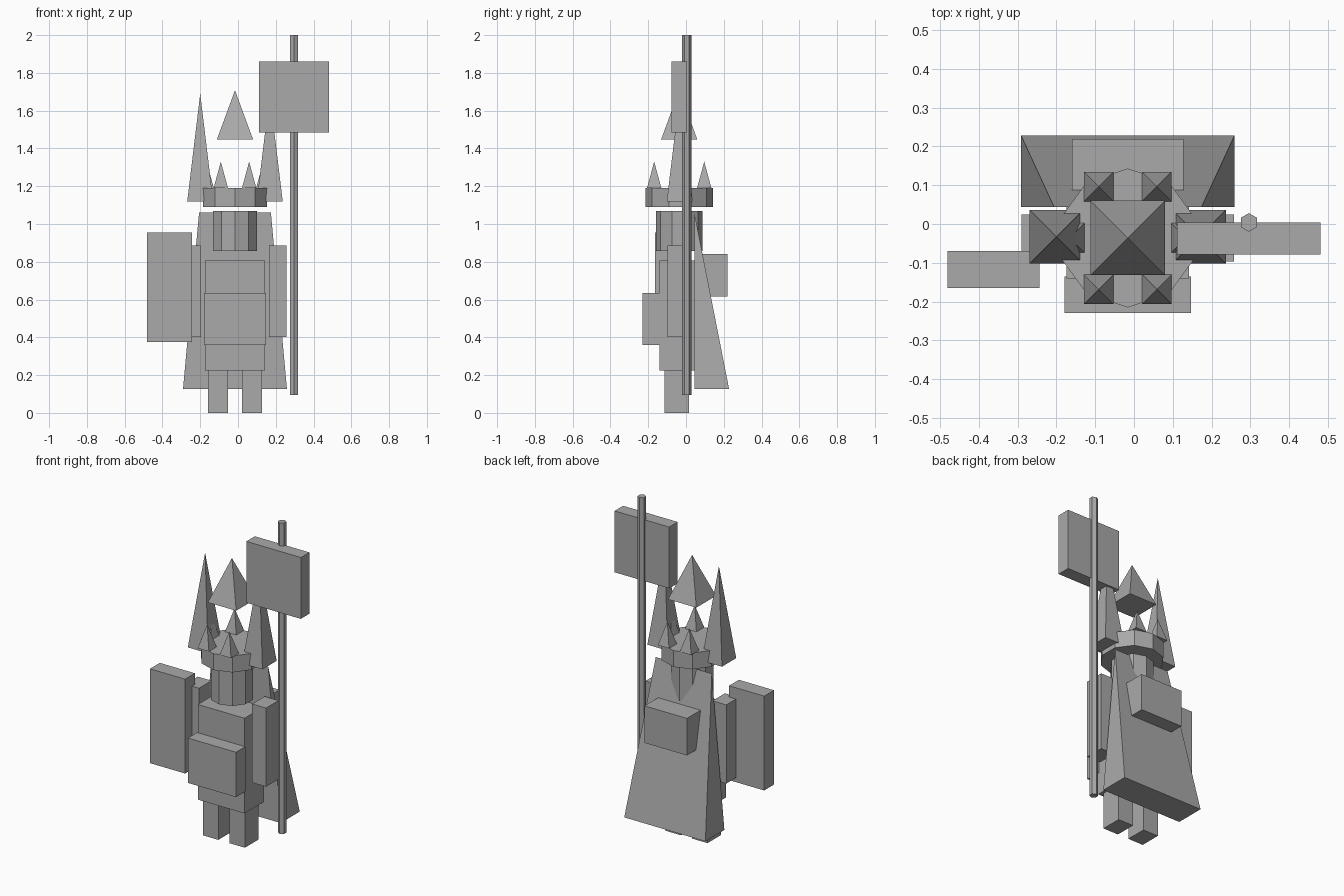
import bpy, bmesh, math

if "Cube" in bpy.data.objects:
    bpy.data.objects.remove(bpy.data.objects["Cube"])

CX, CY = -0.016, -0.036     # axis of the figure's body

grey = bpy.data.materials.new("plain grey")
grey.diffuse_color = (0.4, 0.4, 0.4, 1)
grey.use_nodes = True
grey.node_tree.nodes["Principled BSDF"].inputs["Base Color"].default_value = grey.diffuse_color


def finish(name, bm):
    bmesh.ops.recalc_face_normals(bm, faces=bm.faces[:])
    me = bpy.data.meshes.new(name)
    bm.to_mesh(me)
    bm.free()
    me.materials.append(grey)
    ob = bpy.data.objects.new(name, me)
    bpy.context.collection.objects.link(ob)
    return ob


def box(name, x, y, z):
    """Box from (min, max) pairs."""
    bm = bmesh.new()
    bmesh.ops.create_cube(bm, size=1)
    for v in bm.verts:
        for i, r in enumerate((x, y, z)):
            v.co[i] = r[1] if v.co[i] > 0 else r[0]
    return finish(name, bm)


def prism(name, x, y, z0, z1, r, sides):
    """Upright prism with one corner pointing to +y."""
    bm = bmesh.new()
    ring = [(x + r * math.sin(2 * math.pi * k / sides),
             y + r * math.cos(2 * math.pi * k / sides)) for k in range(sides)]
    low = [bm.verts.new((a, b, z0)) for a, b in ring]
    top = [bm.verts.new((a, b, z1)) for a, b in ring]
    bm.faces.new(low)
    bm.faces.new(top)
    for k in range(sides):
        j = (k + 1) % sides
        bm.faces.new((low[k], low[j], top[j], top[k]))
    return finish(name, bm)


def pyramid(name, x, y, z0, z1, h):
    """Square pyramid with half-width h."""
    bm = bmesh.new()
    base = [bm.verts.new((x + a * h, y + b * h, z0))
            for a, b in ((-1, -1), (1, -1), (1, 1), (-1, 1))]
    tip = bm.verts.new((x, y, z1))
    bm.faces.new(base)
    for k in range(4):
        bm.faces.new((base[k], base[(k + 1) % 4], tip))
    return finish(name, bm)


# legs, arms and tall side spires, mirrored about the body axis
for side, s in (("left", -1), ("right", 1)):
    box(f"{side}_leg", sorted((CX + s * 0.038, CX + s * 0.142)), (-0.113, 0.017), (0, 0.225))
    box(f"{side}_arm", sorted((CX + s * 0.18, CX + s * 0.274)), (-0.097, 0.024), (0.403, 0.885))
    pyramid(f"{side}_tall_spire", CX + s * 0.184, -0.033, 1.118, 1.69, 0.069)

# torso, front plate, backpack
box("torso", (CX - 0.158, CX + 0.158), (-0.14, 0.046), (0.225, 0.808))
box("front_plate", (CX - 0.163, CX + 0.163), (-0.229, -0.135), (0.36, 0.635))
box("backpack", (CX - 0.144, CX + 0.144), (0.085, 0.219), (0.615, 0.842))

# head and crown
prism("head", CX, CY, 0.858, 1.07, 0.123, 10)
prism("crown_band", CX, CY, 1.09, 1.19, 0.179, 10)
for k in range(6):
    a = k * math.pi / 3
    pyramid(f"crown_point_{k + 1}", CX + 0.15 * math.cos(a), CY + 0.153 * math.sin(a),
            1.19, 1.33, 0.038)
pyramid("centre_peak", CX, CY, 1.447, 1.708, 0.096)

# cape: wedge narrowing to an edge at the shoulders
bm = bmesh.new()
b = [bm.verts.new((CX + x, y, 0.127)) for x, y in
     ((-0.275, 0.044), (0.275, 0.044), (0.275, 0.228), (-0.275, 0.228))]
t = [bm.verts.new((CX + x, 0.044, 1.062)) for x in (-0.19, 0.19)]
for f in ((b[0], b[1], b[2], b[3]), (b[0], b[1], t[1], t[0]),
          (b[3], b[2], t[1], t[0]), (b[0], b[3], t[0]), (b[1], b[2], t[1])):
    bm.faces.new(f)
finish("cape", bm)

# shield, pole and banner
box("shield", (-0.481, -0.243), (-0.165, -0.07), (0.376, 0.954))
prism("banner_pole", 0.296, 0.004, 0.095, 2.0, 0.024, 6)
box("banner", (0.111, 0.481), (-0.078, 0.004), (1.484, 1.86))
